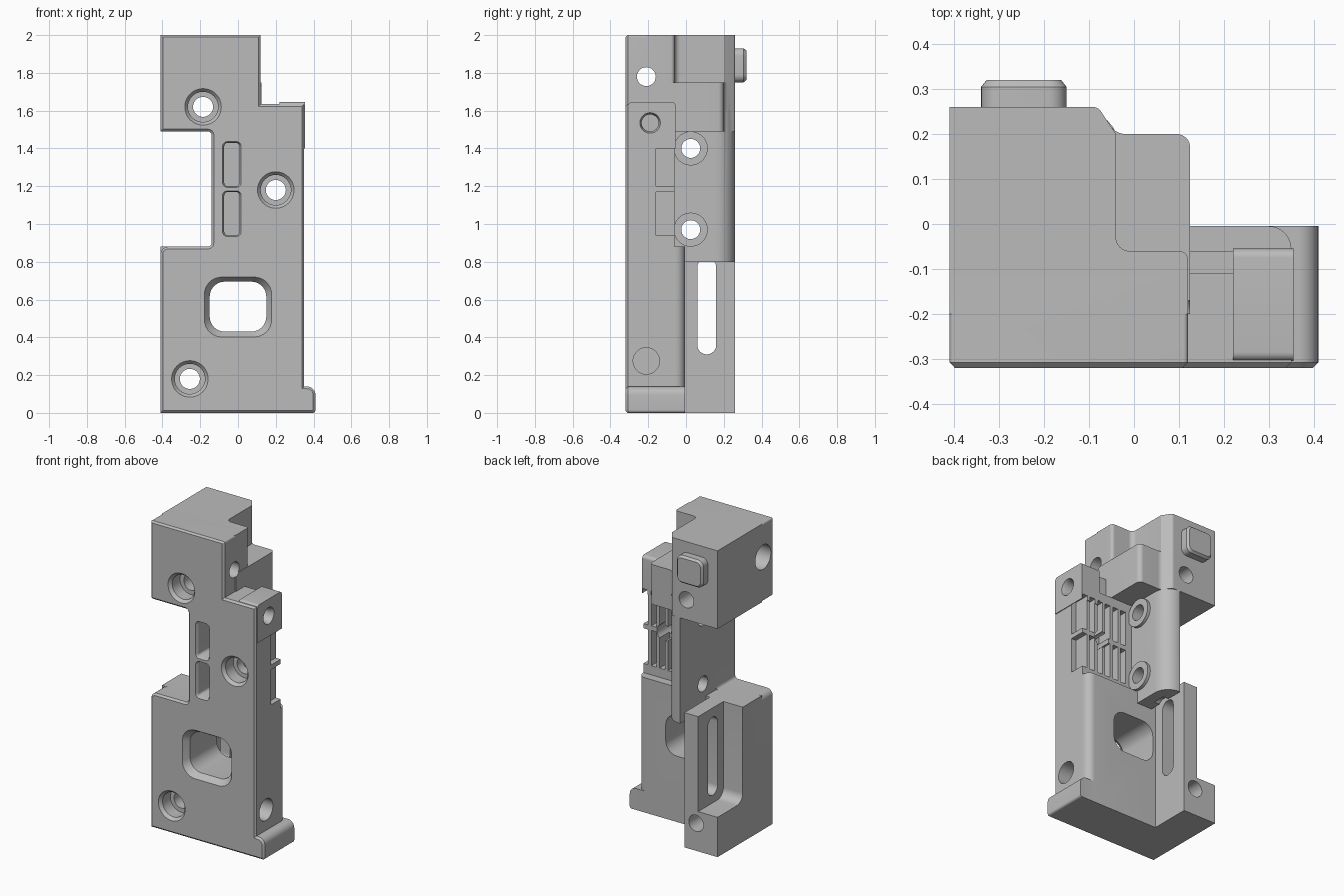
import bpy, bmesh, math
from mathutils import Vector

if "Cube" in bpy.data.objects:
    bpy.data.objects.remove(bpy.data.objects["Cube"])

grey = bpy.data.materials.new("plain_grey")
grey.use_nodes = True
grey.diffuse_color = (0.5, 0.5, 0.5, 1)
grey.node_tree.nodes["Principled BSDF"].inputs["Base Color"].default_value = (0.5, 0.5, 0.5, 1)


def rounded(points):
    """Turn corners (u, v, radius) into a polygon with arcs."""
    out = []
    n = len(points)
    for i, (u, v, r) in enumerate(points):
        p = Vector((u, v))
        if r == 0:
            out.append(p)
            continue
        a = (Vector(points[i - 1][:2]) - p).normalized()
        b = (Vector(points[(i + 1) % n][:2]) - p).normalized()
        half = a.angle(b) / 2
        c = p + (a + b).normalized() * r / math.sin(half)
        s = p + a * r / math.tan(half) - c
        e = p + b * r / math.tan(half) - c
        turn = math.atan2(s.x * e.y - s.y * e.x, s.dot(e))
        for k in range(9):
            t = turn * k / 8
            out.append(c + Vector((s.x * math.cos(t) - s.y * math.sin(t),
                                   s.x * math.sin(t) + s.y * math.cos(t))))
    return out


def rect(u0, u1, v0, v1, r=0):
    return [(u0, v0, r), (u1, v0, r), (u1, v1, r), (u0, v1, r)]


def loft(name, axis, rings):
    """Skin a stack of (position, polygon) rings along an axis."""
    place = {"x": lambda u, v, w: (w, u, v),
             "y": lambda u, v, w: (u, w, v),
             "z": lambda u, v, w: (u, v, w)}[axis]
    bm = bmesh.new()
    loops = [[bm.verts.new(place(p[0], p[1], w)) for p in poly] for w, poly in rings]
    for low, high in zip(loops, loops[1:]):
        for i in range(len(low)):
            j = (i + 1) % len(low)
            bm.faces.new((low[i], low[j], high[j], high[i]))
    bm.faces.new(loops[0])
    bm.faces.new(loops[-1])
    bmesh.ops.recalc_face_normals(bm, faces=bm.faces)
    mesh = bpy.data.meshes.new(name)
    bm.to_mesh(mesh)
    bm.free()
    mesh.materials.append(grey)
    ob = bpy.data.objects.new(name, mesh)
    bpy.context.collection.objects.link(ob)
    return ob


def prism(name, axis, lo, hi, points):
    poly = rounded(points)
    return loft(name, axis, [(lo, poly), (hi, poly)])


def drill(axis, u, v, steps):
    """Stepped round cutter from (position, radius) pairs."""
    angles = [math.tau * k / 40 for k in range(40)]
    return loft("drill", axis, [(w, [(u + r * math.cos(t), v + r * math.sin(t)) for t in angles])
                                for w, r in steps])


def combine(body, parts, operation):
    for part in parts:
        mod = body.modifiers.new("join", "BOOLEAN")
        mod.operation, mod.solver, mod.object = operation, "EXACT", part
        bpy.context.view_layer.update()
        graph = bpy.context.evaluated_depsgraph_get()
        mesh = bpy.data.meshes.new_from_object(body.evaluated_get(graph))
        body.modifiers.clear()
        body.data = mesh
        bpy.data.objects.remove(part)


FRONT, BACK = -0.32, 0.26

# Front plate with a chamfered front outline
outline = rounded([(-0.41, 0, 0), (0.41, 0, 0.015), (0.41, 0.14, 0.045), (0.35, 0.14, 0),
                   (0.35, 1.635, 0), (0.12, 1.635, 0), (0.12, 2, 0.01), (-0.41, 2, 0.01),
                   (-0.41, 1.49, 0.015), (-0.14, 1.49, 0.02), (-0.14, 0.88, 0.02),
                   (-0.41, 0.88, 0.04)])
body = loft("body", "y", [(FRONT, outline), (-0.11, outline)])
bm = bmesh.new()
bm.from_mesh(body.data)
rim = [e for e in bm.edges if all(abs(v.co.y - FRONT) < 1e-4 for v in e.verts)]
bmesh.ops.bevel(bm, geom=rim, offset=0.012, segments=1, affect="EDGES")
bm.to_mesh(body.data)
bm.free()

solids = [
    # Lower slab, foot and rear block
    prism("lower_slab", "z", 0, 0.88, [(-0.41, -0.2, 0), (0.35, -0.2, 0), (0.35, -0.005, 0.05),
                                       (-0.41, -0.005, 0)]),
    prism("foot", "y", -0.2, -0.005, [(0.2, 0, 0), (0.41, 0, 0.015), (0.41, 0.14, 0.045), (0.2, 0.14, 0)]),
    prism("rear_block", "z", 0, 0.88, rect(-0.41, -0.17, -0.2, BACK)),
    # Neck wall with a rounded rear corner
    prism("neck_wall", "z", 0.8, 1.6, [(-0.14, -0.2, 0), (-0.03, -0.2, 0), (-0.03, BACK, 0.1),
                                       (-0.14, BACK, 0)]),
    # Toothed slab and the pad above it
    prism("rack_slab", "z", 0.8, 1.49, rect(-0.1, 0.35, -0.2, -0.06)),
    prism("upper_pad", "x", 0.22, 0.355, [(-0.305, 1.4, 0), (-0.055, 1.4, 0), (-0.055, 1.645, 0.02),
                                          (-0.305, 1.645, 0.02)]),
    # Head and its lower step
    prism("head", "z", 1.49, 2, [(-0.41, -0.2, 0), (0.12, -0.2, 0), (0.12, -0.06, 0.02),
                                 (-0.04, -0.06, 0.03), (-0.04, 0.2, 0), (-0.08, BACK, 0.02),
                                 (-0.41, BACK, 0)]),
    prism("head_step", "z", 1.49, 1.75, [(-0.2, -0.2, 0), (0.125, -0.2, 0), (0.125, 0.2, 0.03),
                                         (-0.04, 0.2, 0.04), (-0.08, BACK, 0.02), (-0.2, BACK, 0)]),
    # Raised rims around the cross holes
    drill("x", 0.025, 1.4, [(-0.1, 0.09), (-0.01, 0.09)]),
    drill("x", 0.025, 0.97, [(-0.1, 0.09), (-0.01, 0.09)]),
]
combine(body, solids, "UNION")

cutters = [
    # Rear side pocket and its slot
    prism("pocket", "x", -0.6, -0.27, [(0, 0.26, 0.06), (0.5, 0.26, 0), (0.5, 1, 0), (0, 1, 0)]),
    prism("slot", "x", -0.3, -0.1, rect(0.06, 0.16, 0.31, 0.82, 0.049)),
    # Window with a bevelled front
    loft("window", "y", [(-0.33, rounded(rect(-0.185, 0.185, 0.395, 0.725, 0.095))),
                         (-0.28, rounded(rect(-0.15, 0.15, 0.43, 0.695, 0.08))),
                         (0.1, rounded(rect(-0.15, 0.15, 0.43, 0.695, 0.08)))]),
    # Side holes
    drill("x", -0.21, 1.78, [(-0.5, 0.08), (-0.3, 0.08), (-0.3, 0.05), (0.3, 0.05)]),
    drill("x", -0.19, 1.535, [(0.1, 0.045), (0.33, 0.045), (0.37, 0.06)]),
    drill("x", -0.21, 0.275, [(0.2, 0.07), (0.5, 0.07)]),
]
# Front screw holes
for x, z in ((-0.185, 1.62), (0.2, 1.18), (-0.255, 0.18)):
    cutters.append(drill("y", x, z, [(-0.33, 0.105), (-0.3, 0.08), (-0.22, 0.08),
                                     (-0.22, 0.053), (0.4, 0.053)]))
# Cross holes, front pockets and rack grooves, in two rows
for low, high, hole in ((0.94, 1.17, 0.97), (1.2, 1.43, 1.4)):
    cutters.append(drill("x", 0.025, hole, [(-0.3, 0.05), (0.1, 0.05)]))
    cutters.append(loft("front_pocket", "y",
                        [(-0.33, rounded(rect(-0.088, 0.023, low - 0.01, high + 0.01, 0.03))),
                         (-0.305, rounded(rect(-0.073, 0.008, low, high, 0.02))),
                         (-0.17, rounded(rect(-0.073, 0.008, low, high, 0.02)))]))
    for i in range(6):
        x = 0.015 + i * 0.06
        cutters.append(prism("groove", "z", low, high, rect(x, x + 0.038, -0.16, 0.0)))
combine(body, cutters, "DIFFERENCE")

# Button on the back of the head
base = rounded(rect(-0.34, -0.15, 1.75, 1.93, 0.04))
tip = rounded(rect(-0.328, -0.162, 1.762, 1.918, 0.03))
button = loft("rear_button", "y", [(0.25, base), (0.305, base), (0.32, tip)])

for ob in (body, button):
    bpy.ops.object.select_all(action="DESELECT")
    ob.select_set(True)
    bpy.context.view_layer.objects.active = ob
    bpy.ops.object.shade_smooth_by_angle(angle=math.radians(30))
